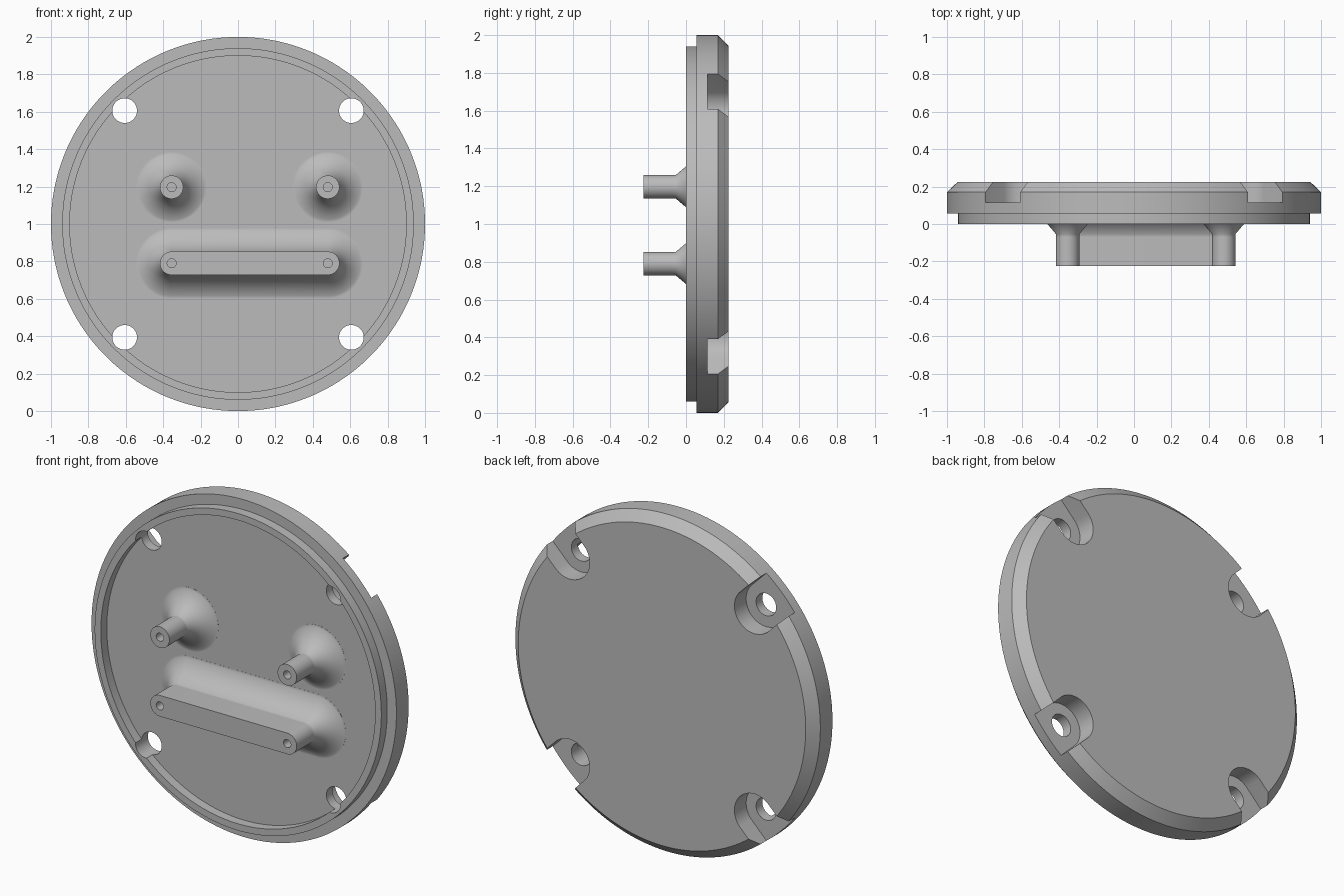
import bpy, bmesh, math

cube = bpy.data.objects.get("Cube")
if cube:
    bpy.data.objects.remove(cube, do_unlink=True)

grey = bpy.data.materials.new("plain grey")
grey.use_nodes = True
grey.diffuse_color = (0.5, 0.5, 0.5, 1)
grey.node_tree.nodes["Principled BSDF"].inputs["Base Color"].default_value = grey.diffuse_color

FLOOR = 0.056      # depth of the recessed front face
TIP = -0.225       # front end of the standoffs
XA, XB = -0.355, 0.48


def outline(xa, xb, z, r, n):
    """Circle, or a stadium when xa and xb differ, in the xz plane."""
    pts = []
    for i in range(n):
        t = (i + 0.5) * math.tau / n
        cx = xb if math.cos(t) > 0 else xa
        pts.append((cx + r * math.cos(t), z + r * math.sin(t)))
    return pts


def loft(name, profile, xa, xb, z, n=64):
    """Closed solid from (radius, y) rings around a circle or stadium."""
    bm = bmesh.new()
    rings = [[bm.verts.new((x, y, h)) for x, h in outline(xa, xb, z, r, n)]
             for r, y in profile]
    for a, b in zip(rings, rings[1:]):
        for i in range(n):
            j = (i + 1) % n
            bm.faces.new((a[i], a[j], b[j], b[i]))
    bm.faces.new(rings[0])
    bm.faces.new(rings[-1])
    return finish(bm, name)


def finish(bm, name):
    bmesh.ops.recalc_face_normals(bm, faces=bm.faces)
    mesh = bpy.data.meshes.new(name)
    bm.to_mesh(mesh)
    bm.free()
    mesh.materials.append(grey)
    obj = bpy.data.objects.new(name, mesh)
    bpy.context.collection.objects.link(obj)
    return obj


def activate(obj):
    bpy.ops.object.select_all(action='DESELECT')
    obj.select_set(True)
    bpy.context.view_layer.objects.active = obj


def cut(obj, cutter):
    activate(obj)
    mod = obj.modifiers.new("cut", 'BOOLEAN')
    mod.operation = 'DIFFERENCE'
    mod.solver = 'EXACT'
    mod.object = cutter
    bpy.ops.object.modifier_apply(modifier=mod.name)
    bpy.data.objects.remove(cutter, do_unlink=True)


def smooth(obj, degrees):
    activate(obj)
    bpy.ops.object.shade_smooth_by_angle(angle=math.radians(degrees))


# Round plate with a raised front lip and a chamfered back edge
plate = loft("cover_plate", [(0.9, FLOOR), (0.9, 0), (0.94, 0), (0.94, FLOOR),
                             (1, FLOOR), (1, 0.17), (0.943, 0.225)], 0, 0, 1, 160)

# Four screw holes, each in a U-shaped pocket open to the rim at the back
for k in range(4):
    angle = math.radians(45 + 90 * k)
    hx, hz = 0.857 * math.cos(angle), 1 + 0.857 * math.sin(angle)
    cut(plate, loft("screw_hole_cutter", [(0.066, -0.1), (0.066, 0.4)], hx, hx, hz, 40))
    pocket = loft("pocket_cutter", [(0.131, 0.115), (0.131, 0.4)], 0.857, 1.3, 0, 64)
    c, s = math.cos(angle), math.sin(angle)
    for v in pocket.data.vertices:
        x, z = v.co.x, v.co.z
        v.co.x, v.co.z = x * c - z * s, 1 + x * s + z * c
    cut(plate, pocket)
smooth(plate, 30)

# Standoffs: two round posts and one long bar, all with flared bases
R = 0.0625
flare = [(R, TIP), (R, -0.07), (R, -0.054), (R + 0.049, 0.004),
         (R + 0.111, FLOOR - 0.001), (R + 0.125, FLOOR - 0.0005), (R + 0.125, 0.1)]
for name, xa, xb, z in (("right_post", XA, XA, 1.197),
                        ("left_post", XB, XB, 1.197),
                        ("lower_bar", XA, XB, 0.79)):
    standoff = loft(name, flare, xa, xb, z)
    for x in sorted({xa, xb}):
        cut(standoff, loft("pilot_hole_cutter", [(0.024, -0.4), (0.024, 0.0)], x, x, z, 24))
    smooth(standoff, 50)
